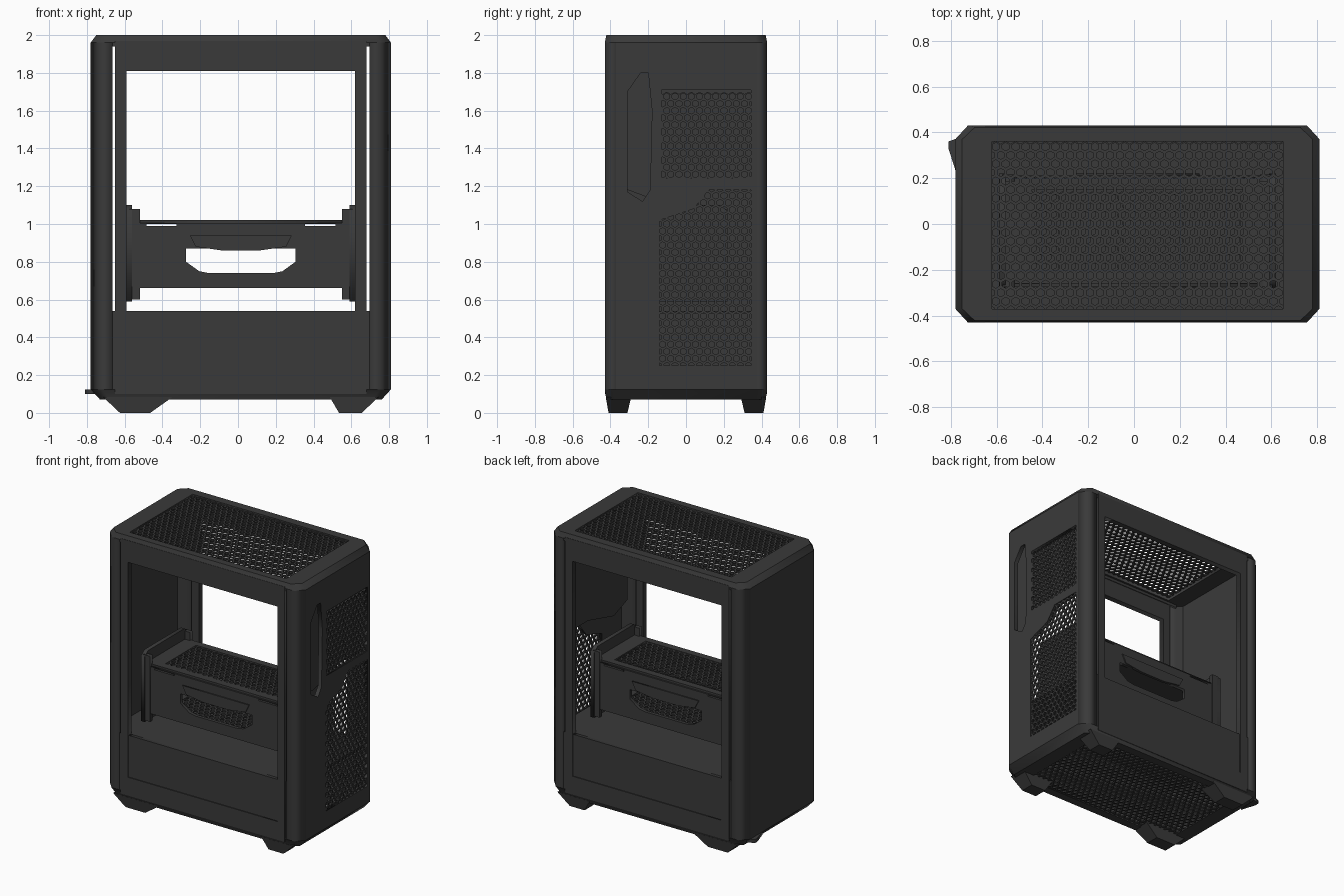
import bpy, bmesh, math
from mathutils import Matrix, Vector

if "Cube" in bpy.data.objects:
    bpy.data.objects.remove(bpy.data.objects["Cube"])

SHIFT = Matrix.Translation((0.015, 0, 0))      # body sits slightly right of the origin
AXES = {                                       # local (u, v, w) -> world
    'XY': Matrix.Identity(4),
    'XZ': Matrix(((1, 0, 0, 0), (0, 0, -1, 0), (0, 1, 0, 0), (0, 0, 0, 1))),
    'YZ': Matrix(((0, 0, 1, 0), (1, 0, 0, 0), (0, 1, 0, 0), (0, 0, 0, 1))),
}


def material(name, v):
    m = bpy.data.materials.new(name)
    m.diffuse_color = (v, v, v, 1)
    m.use_nodes = True
    m.node_tree.nodes["Principled BSDF"].inputs["Base Color"].default_value = m.diffuse_color
    return m


DARK = material("dark_grey", 0.042)


def add(name, mesh):
    ob = bpy.data.objects.new(name, mesh)
    bpy.context.collection.objects.link(ob)
    mesh.materials.clear()
    mesh.materials.append(DARK)
    return ob


def rect(u0, u1, v0, v1):
    return [(u0, v0), (u1, v0), (u1, v1), (u0, v1)]


def place(plane, a, b):
    """Matrix putting a slab centred between world levels a and b."""
    mid = (a + b) / 2
    return SHIFT @ AXES[plane] @ Matrix.Translation((0, 0, -mid if plane == 'XZ' else mid))


def plate(name, plane, loops, a, b):
    """Flat slab from an outline and optional hole outlines."""
    cu = bpy.data.curves.new(name, 'CURVE')
    cu.dimensions, cu.fill_mode, cu.extrude = '2D', 'BOTH', abs(b - a) / 2
    for pts in loops:
        sp = cu.splines.new('POLY')
        sp.points.add(len(pts) - 1)
        for p, (u, v) in zip(sp.points, pts):
            p.co = (u, v, 0, 1)
        sp.use_cyclic_u = True
    tmp = bpy.data.objects.new("tmp", cu)
    bpy.context.collection.objects.link(tmp)
    bpy.context.view_layer.update()
    me = bpy.data.meshes.new_from_object(tmp.evaluated_get(bpy.context.evaluated_depsgraph_get()))
    bpy.data.objects.remove(tmp)
    me.transform(place(plane, a, b))
    bm = bmesh.new()
    bm.from_mesh(me)
    bmesh.ops.remove_doubles(bm, verts=bm.verts, dist=1e-5)
    bmesh.ops.recalc_face_normals(bm, faces=bm.faces)
    bm.to_mesh(me)
    bm.free()
    me.name = name
    return add(name, me)


def hex_mesh(name, plane, u0, u1, v0, v1, level, r=0.025, thick=0.012):
    """Honeycomb grille filling a rectangle."""
    bm = bmesh.new()
    dx, dy = r * math.sqrt(3), r * 1.5
    for j in range(int((v1 - v0) / dy) + 1):
        for i in range(int((u1 - u0) / dx) + 1):
            cu, cv = u0 + dx * (i + 0.5 * (j % 2)), v0 + dy * j
            bm.faces.new([bm.verts.new((cu + r * math.sin(k * math.pi / 3),
                                        cv + r * math.cos(k * math.pi / 3), 0)) for k in range(6)])
    bmesh.ops.remove_doubles(bm, verts=bm.verts, dist=r * 0.05)
    cells = list(bm.faces)
    bmesh.ops.inset_individual(bm, faces=cells, thickness=0.0075)
    bmesh.ops.delete(bm, geom=cells, context='FACES')
    bmesh.ops.transform(bm, matrix=place(plane, level, level), verts=bm.verts)
    me = bpy.data.meshes.new(name)
    bm.to_mesh(me)
    bm.free()
    ob = add(name, me)
    mod = ob.modifiers.new("thickness", 'SOLIDIFY')
    mod.thickness, mod.offset = thick, 0


def chamfer(ob, z, inset, inset_y=0.008):
    """Pull the outer edges inward at one level."""
    for v in ob.data.vertices:
        x = v.co.x - 0.015
        if abs(v.co.z - z) < 1e-3:
            if abs(x) > 0.7:
                v.co.x -= math.copysign(inset, x)
            if abs(v.co.y) > 0.42:
                v.co.y -= math.copysign(inset_y, v.co.y)


# Top and bottom panels with grilles
footprint = [(-.74, -.43), (.74, -.43), (.795, -.37), (.795, .37),
             (.74, .43), (-.74, .43), (-.795, .37), (-.795, -.37)]
chamfer(plate("top_panel", 'XY', [footprint, rect(-.635, .635, -.37, .36)], 1.96, 2.0), 2.0, .03)
chamfer(plate("bottom_panel", 'XY', [footprint, rect(-.635, .635, -.36, .36)], .07, .125), .07, .05)
hex_mesh("top_grille", 'XY', -.64, .64, -.375, .365, 1.985)
hex_mesh("bottom_grille", 'XY', -.64, .64, -.365, .365, .08)

# Corner uprights: chamfered angle profiles
for sx in (-1, 1):
    for sy in (-1, 1):
        prof = [(.68, .43), (.74, .43), (.795, .37), (.765, .37), (.73, .40), (.68, .40)]
        plate("corner_upright", 'XY', [[(sx * x, sy * y) for x, y in prof]], .125, 1.96)

# Side walls: closed left, ventilated right with a tall slot
plate("left_wall", 'YZ', [rect(-.37, .37, .125, 1.96)], -.795, -.765)
slot = [(-.31, 1.17), (-.23, 1.12), (-.19, 1.18), (-.18, 1.6), (-.20, 1.8), (-.24, 1.8), (-.31, 1.70)]
upper = rect(-.13, .345, 1.24, 1.71)
lower = [(-.14, .25), (.345, .25), (.345, 1.18), (.12, 1.18), (.04, 1.08), (-.14, 1.02)]
plate("right_wall", 'YZ', [rect(-.37, .37, .125, 1.96), slot, upper, lower], .765, .795)
hex_mesh("right_grille", 'YZ', -.145, .345, .25, 1.71, .785)
plate("upper_inner_liner", 'YZ', [[(-.36, 1.2), (-.2, 1.14), (.1, 1.22), (.36, 1.22), (.36, 1.74),
                                   (-.1, 1.76), (-.2, 1.84), (-.36, 1.84)]], .71, .73)

# Front and back window frames with recessed lower panels
for s, side in ((-1, "front"), (1, "back")):
    plate(side + "_frame", 'XZ', [rect(-.665, .665, .1, 1.97), rect(-.605, .605, .235, 1.81)],
          s * .39, s * .43)
    plate(side + "_top_rail", 'XZ', [rect(-.72, .72, 1.94, 1.97)], s * .385, s * .425)
    plate(side + "_lower_panel", 'XZ', [rect(-.72, .72, .1, .54)], s * .40, s * .424)
plate("lower_shelf", 'XY', [[(-.768, -.36), (-.72, -.41), (.72, -.41), (.768, -.36),
                             (.768, .36), (.72, .41), (-.72, .41), (-.768, .36)]], .525, .54)

# Inner bridge: end brackets, pierced faces, grilles and a middle tray
Y0, Y1 = -.26, .20
for s in (-1, 1):
    plate("bridge_bracket", 'YZ', [[(Y0 - .02, .59), (Y1 + .02, .59), (Y1 + .02, 1.07), (Y1 - .02, 1.10),
                                    (Y0 + .02, 1.10), (Y0 - .02, 1.07)]], s * .575, s * .605)
    for y in (Y0, Y1):
        plate("bracket_flange", 'XZ', [rect(*sorted((s * .535, s * .59)), .60, 1.08)], y - .015, y + .015)
hole = [(-.29, .87), (-.29, .80), (-.22, .75), (-.17, .74), (.17, .74), (.22, .75), (.29, .80), (.29, .87)]
for s, y, side in ((-1, Y0, "front"), (1, Y1, "back")):
    plate("bridge_%s_face" % side, 'XZ',
          [rect(-.575, .575, .66, 1.005), hole, rect(-.5, -.34, .99, 1.0), rect(.34, .5, .99, 1.0)],
          y - .012, y + .012)
    plate("bridge_%s_lip" % side, 'XZ',
          [[(-.27, .94), (-.24, .88), (-.1, .86), (.1, .86), (.24, .88), (.27, .94)]],
          y, y + s * .02)
plate("bridge_middle_tray", 'XY', [rect(-.575, .575, Y0, Y1)], .87, .885)
for nm, z in (("top", 1.012), ("bottom", .672)):
    plate("bridge_%s_rim" % nm, 'XY', [rect(-.58, .58, Y0, Y1), rect(-.46, .46, Y0 + .05, Y1 - .05)],
          z - .008, z + .008)
    hex_mesh("bridge_%s_grille" % nm, 'XY', -.48, .46, Y0 + .04, Y1 - .05, z, thick=.01)

# Four tapered feet
for sx in (-1, 1):
    inner_top = .36 if sx < 0 else .47
    inner_low = .48 if sx < 0 else .52
    for sy in (-1, 1):
        bm = bmesh.new()
        bmesh.ops.create_cube(bm, size=1)
        for v in bm.verts:
            top, outer, far = v.co.z > 0, v.co.x > 0, v.co.y > 0
            v.co = Vector((sx * ((.73 if outer else inner_top) if top else (.64 if outer else inner_low)),
                           sy * ((.425 if far else .29) if top else (.41 if far else .31)),
                           .085 if top else 0))
        bmesh.ops.recalc_face_normals(bm, faces=bm.faces)
        bm.transform(SHIFT)
        me = bpy.data.meshes.new("foot")
        bm.to_mesh(me)
        bm.free()
        add("foot", me)

# Small bent tab on the lower back left corner
plate("corner_tab", 'XY', [[(-.79, .22), (-.825, .33), (-.825, .36), (-.77, .38)]], .10, .125)
